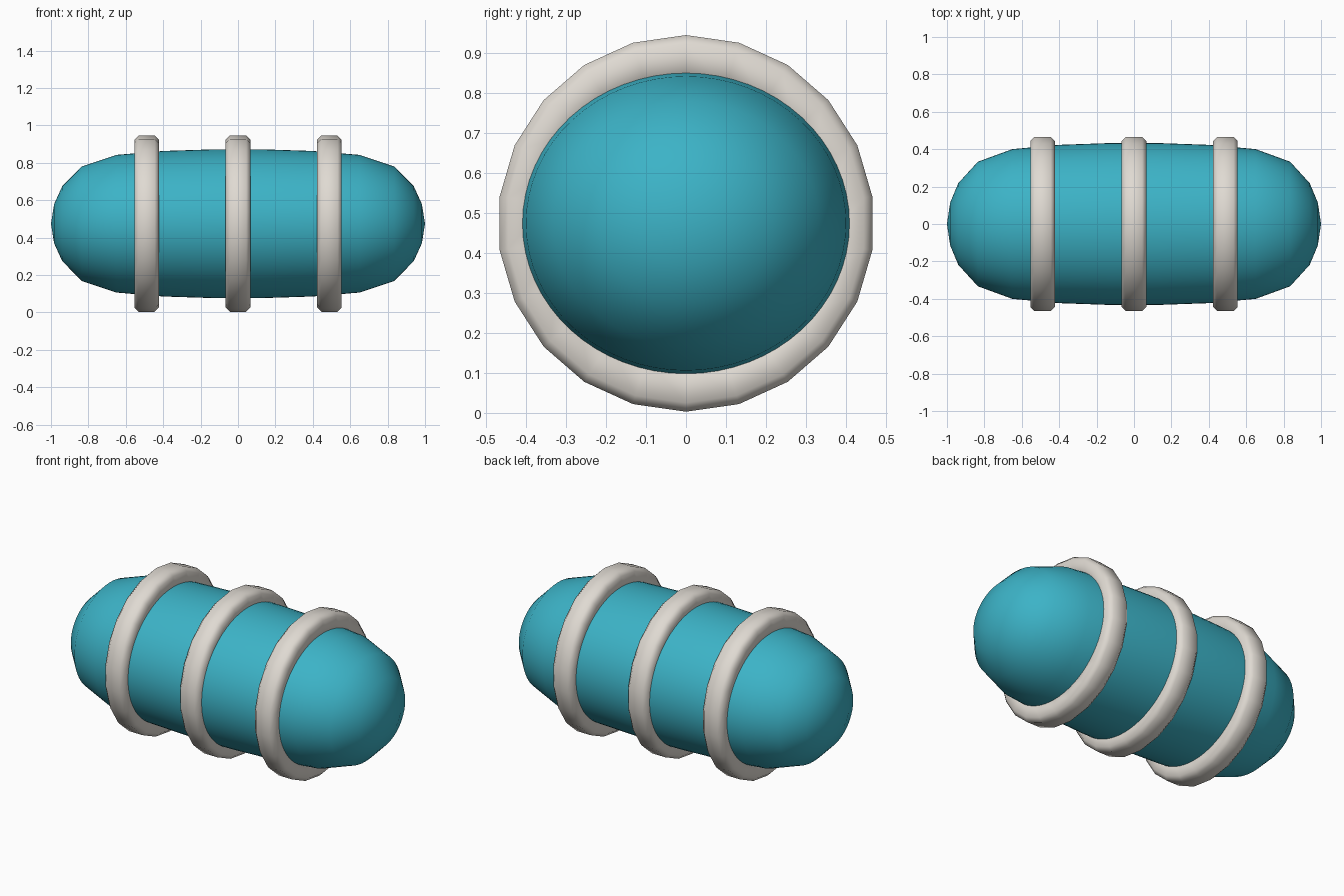
import bpy, bmesh, math

if "Cube" in bpy.data.objects:
    bpy.data.objects.remove(bpy.data.objects["Cube"])

CZ = 0.474          # height of the long axis


def material(name, rgb):
    m = bpy.data.materials.new(name)
    m.diffuse_color = (*rgb, 1.0)
    m.use_nodes = True
    m.node_tree.nodes["Principled BSDF"].inputs["Base Color"].default_value = m.diffuse_color
    return m


def lathe_x(name, profile, sides, mat, closed=False, sy=1.0, sz=1.0, x0=0.0):
    """Revolve (x, radius) points around the x axis, first vertex at the top."""
    bm = bmesh.new()
    rows = []
    for x, r in profile:
        if r == 0:
            rows.append([bm.verts.new((x, 0, 0))] * sides)
            continue
        rows.append([bm.verts.new((x, r * sy * math.sin(2 * math.pi * i / sides),
                                   r * sz * math.cos(2 * math.pi * i / sides)))
                     for i in range(sides)])
    pairs = list(zip(rows, rows[1:]))
    if closed:
        pairs.append((rows[-1], rows[0]))
    for a, b in pairs:
        for i in range(sides):
            j = (i + 1) % sides
            quad = list(dict.fromkeys((a[i], a[j], b[j], b[i])))
            bm.faces.new(quad)
    bmesh.ops.recalc_face_normals(bm, faces=bm.faces)
    for f in bm.faces:
        f.smooth = True
    me = bpy.data.meshes.new(name)
    bm.to_mesh(me)
    bm.free()
    me.materials.append(mat)
    ob = bpy.data.objects.new(name, me)
    ob.location = (x0, 0, CZ)
    bpy.context.collection.objects.link(ob)
    return ob


teal = material("teal", (0.045, 0.45, 0.57))
bone = material("warm_white", (0.74, 0.70, 0.645))

# Capsule body, slightly flattened in height
half = [(1.0, 0.0), (0.983, 0.105), (0.94, 0.2), (0.835, 0.306),
        (0.65, 0.368), (0.40, 0.389), (0.12, 0.398)]
profile = half + [(-x, r) for x, r in reversed(half)]
lathe_x("body", profile, 64, teal, sy=1.088)

# Three bands with chamfered edges
R, W, C, INNER = 0.471, 0.0655, 0.022, 0.355
section = [(-W, INNER), (-W, R - C), (-W + C, R),
           (W - C, R), (W, R - C), (W, INNER)]
for label, x in (("left", -0.489), ("middle", 0.0), ("right", 0.489)):
    lathe_x(label + "_band", section, 22, bone, closed=True, x0=x)
